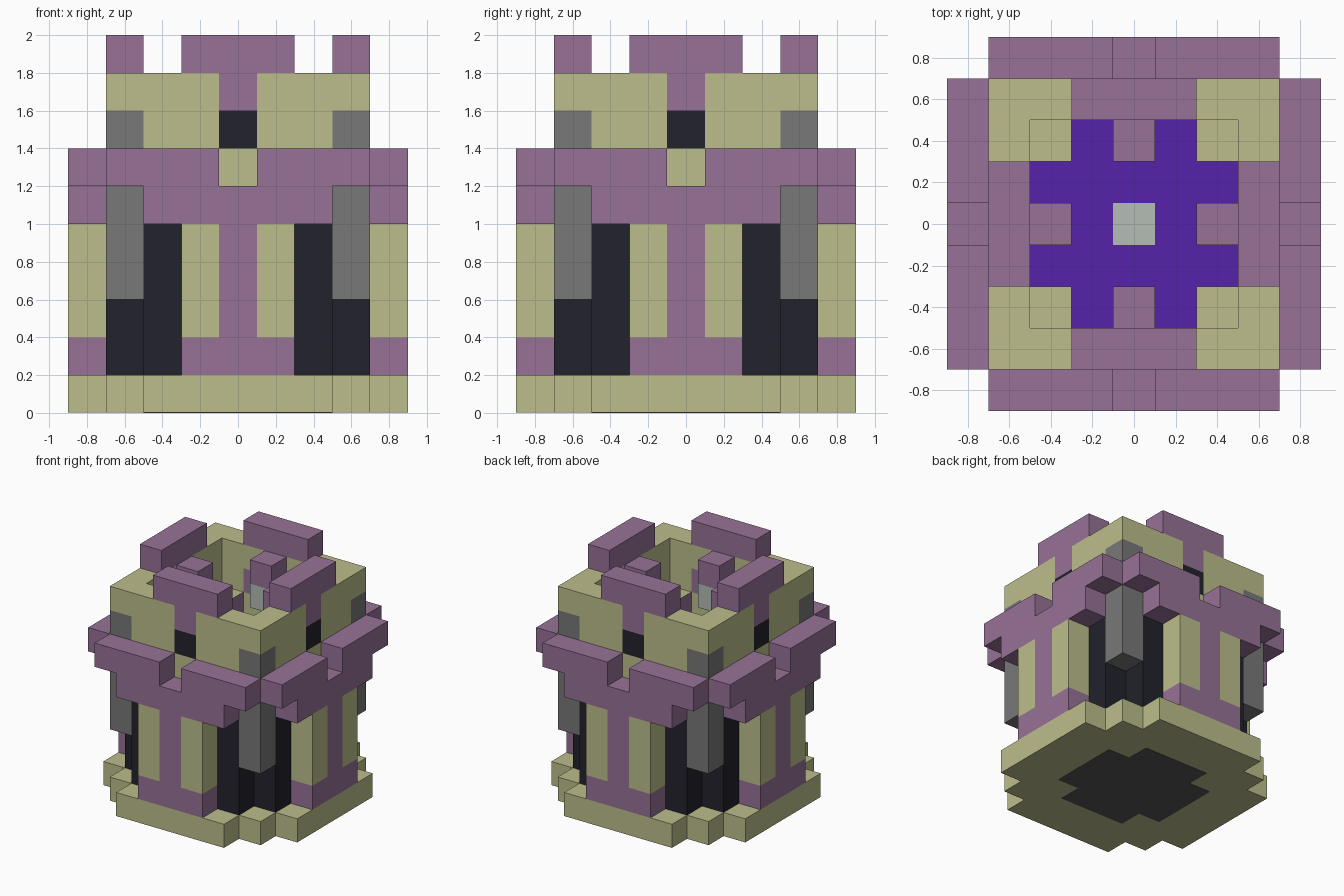
import bpy, bmesh
from math import pi
from mathutils import Matrix, Vector

cube = bpy.data.objects.get("Cube")
if cube:
    bpy.data.objects.remove(cube, do_unlink=True)


def linear(hex_code):
    """sRGB hex string to a linear RGBA tuple."""
    out = []
    for i in (0, 2, 4):
        c = int(hex_code[i:i + 2], 16) / 255
        out.append(c / 12.92 if c <= 0.04045 else ((c + 0.055) / 1.055) ** 2.4)
    return (*out, 1.0)


def material(name, hex_code):
    mat = bpy.data.materials.new(name)
    mat.use_nodes = True
    mat.diffuse_color = linear(hex_code)
    bsdf = next(n for n in mat.node_tree.nodes if n.type == 'BSDF_PRINCIPLED')
    bsdf.inputs["Base Color"].default_value = linear(hex_code)
    return mat


SAND = material("pale_sandstone", "BCBE8B")
MAUVE = material("mauve_brick", "977297")
DARK = material("dark_slate", "22222C")
GREY = material("mid_grey", "787878")
INDIGO = material("indigo", "5522A8")
SILVER = material("light_silver", "B5BCB5")
IRON = material("iron_grey", "565656")


def finish(name, bm, mats):
    bmesh.ops.recalc_face_normals(bm, faces=bm.faces)
    mesh = bpy.data.meshes.new(name)
    bm.to_mesh(mesh)
    bm.free()
    for m in mats:
        mesh.materials.append(m)
    obj = bpy.data.objects.new(name, mesh)
    bpy.context.collection.objects.link(obj)
    return obj


def around(name, box, mats, rule=None, mirror=False):
    """A box on the front side, optionally mirrored in x, repeated on all four sides."""
    x0, x1, y0, y1, z0, z1 = box
    spans = [(x0, x1), (-x1, -x0)] if mirror else [(x0, x1)]
    bm = bmesh.new()
    for turn in range(4):
        spin = Matrix.Rotation(turn * pi / 2, 4, 'Z')
        for a, b in spans:
            centre = Vector(((a + b) / 2, (y0 + y1) / 2, (z0 + z1) / 2))
            size = Matrix.Diagonal((b - a, y1 - y0, z1 - z0, 1))
            new = bmesh.ops.create_cube(bm, size=1, matrix=Matrix.Translation(centre) @ size)
            faces = {f for v in new["verts"] for f in v.link_faces}
            for f in faces:
                f.normal_update()
                f.material_index = int(bool(rule and rule(f.normal)))
            bmesh.ops.transform(bm, matrix=spin, verts=new["verts"])
    return finish(name, bm, mats)


def stepped_prism(name, quarter, z0, z1, mat):
    """Extrude a stepped outline given by one corner, repeated four times."""
    bm = bmesh.new()
    verts = []
    for turn in range(4):
        spin = Matrix.Rotation(turn * pi / 2, 3, 'Z')
        verts += [bm.verts.new(spin @ Vector((x, y, z0))) for x, y in quarter]
    face = bm.faces.new(verts)
    top = bmesh.ops.extrude_face_region(bm, geom=[face], use_keep_orig=True)
    moved = [g for g in top["geom"] if isinstance(g, bmesh.types.BMVert)]
    bmesh.ops.translate(bm, vec=(0, 0, z1 - z0), verts=moved)
    return finish(name, bm, [mat])


def inward(n):
    return n.y > 0.5


def upward(n):
    return n.z > 0.5


# Stepped plinth with the shaft floor and its underside plate
shaft = [(.3, -.5), (.3, -.3), (.5, -.3)]
stepped_prism("plinth", [(.5, -.9), (.5, -.7), (.7, -.7), (.7, -.5), (.9, -.5)], .002, .2, SAND)
stepped_prism("underside_plate", shaft, 0, .008, IRON)
stepped_prism("shaft_floor", shaft, .198, .205, INDIGO)
stepped_prism("floor_lamp", [(.1, -.1)], .2, .21, SILVER)

# Hollow lower body
around("body_wall", (-.5, .5, -.7, -.5, .2, 1.2), [DARK, MAUVE], inward)
around("inner_corner", (.3, .5, -.5, -.3, .2, 1.4), [MAUVE, SAND], upward)
around("corner_post", (.5, .7, -.7, -.5, .6, 1.2), [GREY])

# Projecting panels on each side
around("panel_foot", (-.3, .3, -.9, -.7, .2, .4), [MAUVE])
around("panel_rib", (-.1, .1, -.9, -.7, .4, 1.0), [MAUVE])
around("panel_inlay", (.1, .3, -.9, -.7, .4, 1.0), [SAND], mirror=True)

# Collar and its battlements
around("collar", (-.5, .5, -.9, -.7, 1.0, 1.2), [MAUVE])
around("collar_battlement", (.1, .7, -.9, -.7, 1.2, 1.4), [MAUVE], mirror=True)

# Upper parapet, layer by layer
around("parapet_course", (-.5, .5, -.7, -.5, 1.2, 1.4), [SAND])
around("parapet_corner_low", (.5, .7, -.7, -.5, 1.2, 1.4), [SAND])
around("parapet_corner_stone", (.5, .7, -.7, -.5, 1.4, 1.6), [GREY])
around("parapet_corner_top", (.5, .7, -.7, -.5, 1.6, 1.8), [SAND])
around("window", (-.1, .1, -.7, -.5, 1.4, 1.6), [DARK])
around("window_jamb", (.1, .3, -.7, -.5, 1.4, 1.6), [SAND, MAUVE], inward, mirror=True)
around("window_pier", (.3, .5, -.7, -.5, 1.4, 1.6), [SAND], mirror=True)
around("window_lintel", (-.1, .1, -.7, -.5, 1.6, 1.8), [MAUVE])
around("parapet_top", (.1, .5, -.7, -.5, 1.6, 1.8), [SAND], mirror=True)
around("top_battlement", (-.3, .3, -.7, -.5, 1.8, 2.0), [MAUVE])

# Inner brackets with hanging lanterns
around("bracket", (-.1, .1, -.5, -.3, 1.6, 1.8), [MAUVE])
around("lantern", (-.1, .1, -.5, -.3, 1.4, 1.6), [SILVER])
